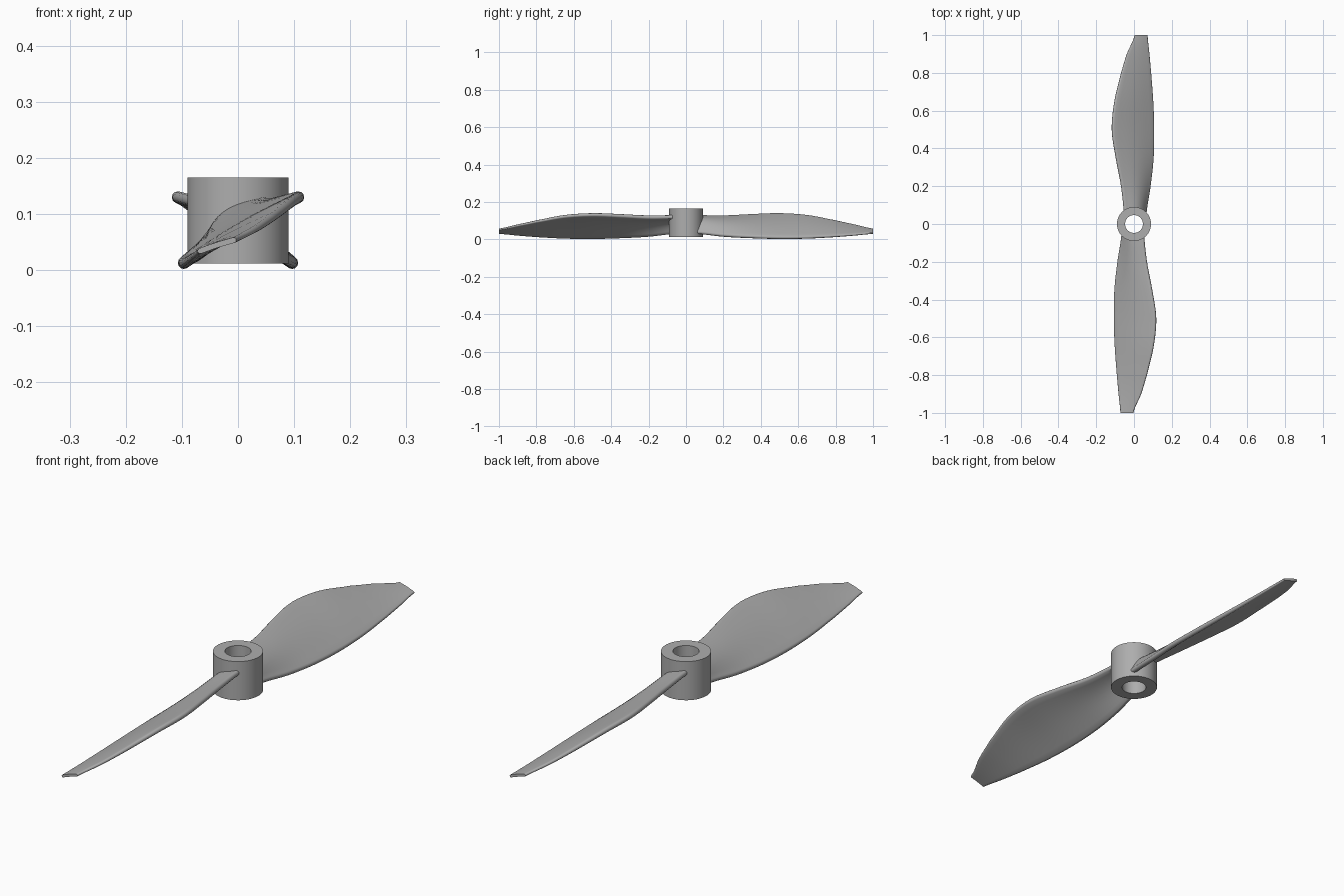
import bpy, bmesh, math
from mathutils import Vector

cube = bpy.data.objects.get("Cube")
if cube:
    bpy.data.objects.remove(cube)

grey = bpy.data.materials.new("plain grey")
grey.use_nodes = True
grey.diffuse_color = (0.42, 0.42, 0.42, 1)
grey.node_tree.nodes["Principled BSDF"].inputs["Base Color"].default_value = (0.42, 0.42, 0.42, 1)


def finish(name, bm):
    bmesh.ops.recalc_face_normals(bm, faces=bm.faces)
    mesh = bpy.data.meshes.new(name)
    bm.to_mesh(mesh)
    bm.free()
    mesh.materials.append(grey)
    obj = bpy.data.objects.new(name, mesh)
    bpy.context.collection.objects.link(obj)
    bpy.ops.object.select_all(action='DESELECT')
    obj.select_set(True)
    bpy.context.view_layer.objects.active = obj
    bpy.ops.object.shade_smooth_by_angle(angle=math.radians(40))
    return obj


def bridge(bm, a, b):
    for i in range(len(a)):
        j = (i + 1) % len(a)
        bm.faces.new((a[i], a[j], b[j], b[i]))


# Hub: a tube with a straight bore
def build_hub(outer=0.09, bore=0.047, low=0.012, high=0.165, sides=64):
    bm = bmesh.new()
    rings = []
    for r, z in ((outer, low), (outer, high), (bore, high), (bore, low)):
        rings.append([bm.verts.new((r * math.cos(math.tau * i / sides),
                                    r * math.sin(math.tau * i / sides), z))
                      for i in range(sides)])
    for k in range(4):
        bridge(bm, rings[k], rings[(k + 1) % 4])
    return finish("hub", bm)


# Blade stations: distance, low edge x, low z, high edge x, high z, thickness, camber
STATIONS = [
    (0.05, -0.066, 0.030, 0.054, 0.130, 0.022, 0.022),
    (0.20, -0.088, 0.014, 0.069, 0.128, 0.022, 0.016),
    (0.35, -0.104, 0.006, 0.097, 0.135, 0.021, 0.010),
    (0.50, -0.107, 0.002, 0.118, 0.140, 0.020, 0.007),
    (0.65, -0.102, 0.004, 0.104, 0.130, 0.018, 0.005),
    (0.80, -0.091, 0.012, 0.069, 0.102, 0.015, 0.003),
    (0.90, -0.082, 0.020, 0.038, 0.080, 0.012, 0.002),
    (1.00, -0.072, 0.029, -0.003, 0.058, 0.010, 0.001),
]


def smooth_stations(steps=6):
    """Catmull-Rom blend through the stations."""
    n = len(STATIONS)
    for k in range(n - 1):
        p = [STATIONS[min(max(k + o, 0), n - 1)] for o in (-1, 0, 1, 2)]
        for s in range(steps):
            t = s / steps
            row = [0.5 * (2 * b + (c - a) * t + (2 * a - 5 * b + 4 * c - d) * t * t
                          + (3 * b - a - 3 * c + d) * t ** 3) for a, b, c, d in zip(*p)]
            row[0] = p[1][0] + (p[2][0] - p[1][0]) * t
            yield row
    yield STATIONS[-1]


def section(x0, z0, x1, z1, thick, camber, across=10, cap=6):
    """Rounded-edge slab section that bows upward by the camber."""
    r = thick / 2
    a, b = Vector((x0 + r, z0 + r)), Vector((x1 - r, z1 - r))
    along = (b - a).normalized()
    up = Vector((-along.y, along.x))
    mid = [a.lerp(b, i / across) + up * camber * math.sin(math.pi * i / across)
           for i in range(across + 1)]
    pts = [m + up * r for m in mid]
    for i in range(1, cap):
        w = math.pi * i / cap
        pts.append(b + (up * math.cos(w) + along * math.sin(w)) * r)
    pts += [m - up * r for m in reversed(mid)]
    for i in range(1, cap):
        w = math.pi * i / cap
        pts.append(a - (up * math.cos(w) + along * math.sin(w)) * r)
    return pts


# Blades: the same twisted loft, turned half a revolution for the second
def build_blade(name, turn):
    bm = bmesh.new()
    rings = []
    for dist, *shape in smooth_stations():
        rings.append([bm.verts.new((turn * p.x, -turn * dist, p.y)) for p in section(*shape)])
    for a, b in zip(rings, rings[1:]):
        bridge(bm, a, b)
    bm.faces.new(rings[0])
    bm.faces.new(rings[-1])
    return finish(name, bm)


build_hub()
build_blade("front_blade", 1)
build_blade("back_blade", -1)
